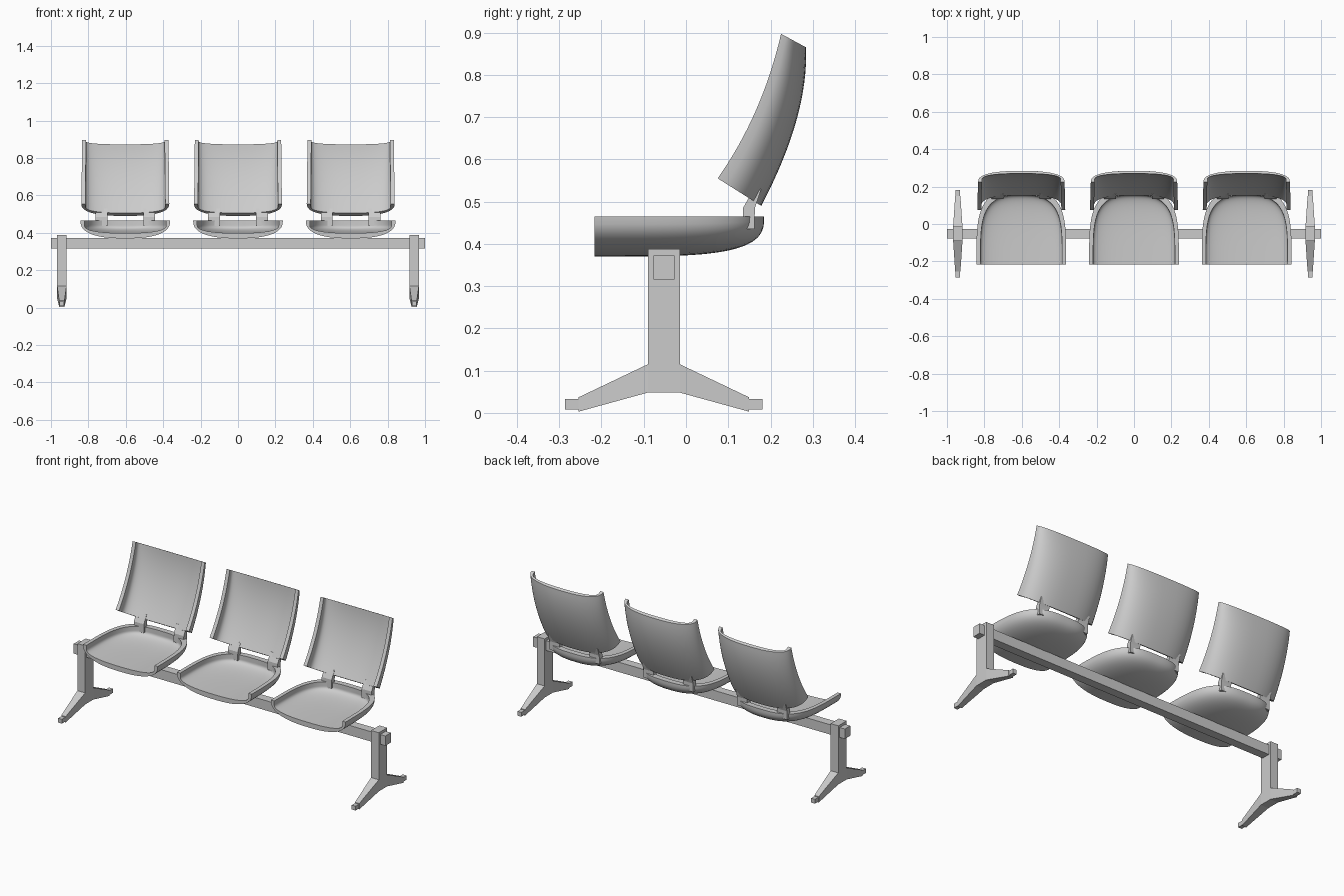
import bpy, math
from mathutils import Vector

if "Cube" in bpy.data.objects:
    bpy.data.objects.remove(bpy.data.objects["Cube"])

SEATS = (-0.6025, 0.0, 0.6025)
YC = -0.0525          # beam and leg centre line


def make(name, verts, faces, smooth=False):
    me = bpy.data.meshes.new(name)
    ob = bpy.data.objects.new(name, me)
    bpy.context.collection.objects.link(ob)
    import bmesh
    me.from_pydata(verts, [], faces)
    bm = bmesh.new()
    bm.from_mesh(me)
    bmesh.ops.remove_doubles(bm, verts=bm.verts, dist=1e-5)
    bmesh.ops.recalc_face_normals(bm, faces=bm.faces)
    bm.to_mesh(me)
    bm.free()
    if smooth:
        bpy.ops.object.select_all(action='DESELECT')
        bpy.context.view_layer.objects.active = ob
        ob.select_set(True)
        bpy.ops.object.shade_smooth_by_angle(angle=math.radians(38))
    return ob


def loft(name, rings, smooth=False, half=None):
    """Skin closed rings; half = point count of each side for crescent caps."""
    n = len(rings[0])
    faces = [(i * n + j, i * n + (j + 1) % n, (i + 1) * n + (j + 1) % n, (i + 1) * n + j)
             for i in range(len(rings) - 1) for j in range(n)]
    for base in (0, (len(rings) - 1) * n):
        if half:
            faces += [tuple(base + k for k in (j, j + 1, n - 2 - j, n - 1 - j))
                      for j in range(half - 1)]
        else:
            faces.append(tuple(range(base, base + n)))
    return make(name, [p for r in rings for p in r], faces, smooth)


def box(name, x0, x1, y0, y1, z0, z1):
    return loft(name, [[(x, y0, z0), (x, y1, z0), (x, y1, z1), (x, y0, z1)] for x in (x0, x1)])


def section(inner_w, step, inner_depth, n=24, power=0.8):
    """Crescent section as (is_inner, x fraction, depth fraction)."""
    arc = []
    for k in range(n + 1):
        u = math.pi * (k / n - 0.5)
        s, c = math.sin(u), max(0.0, math.cos(u))
        arc.append((math.copysign(abs(s) ** power, s), c ** power if c > 1e-6 else 0.0))
    outer = [(False, x, g) for x, g in arc]
    inner = [(True, inner_w * x, step + (inner_depth - step) * g) for x, g in arc]
    # rim corner points sit between the outer edge and the recessed pad
    outer = outer + [(True, inner_w, 0.0)]
    inner = [(True, -inner_w, 0.0)] + inner
    return outer, inner[::-1]


def bezier(p0, p1, p2, t):
    return Vector(p0) * (1 - t) ** 2 + Vector(p1) * 2 * t * (1 - t) + Vector(p2) * t * t


# dished seat, closing to a rounded rear
def seat(cx):
    outer, inner = section(0.91, 0.25, 0.7)
    rings = []
    for i in range(25):
        th = math.pi / 2 * i / 24
        k = max(0.0, math.cos(th)) ** (2 / 3) if i < 24 else 0.0
        t = math.sqrt(math.sin(th))
        rings.append([(cx + 0.24 * k * x,
                       -0.217 + (0.37 if inn else 0.402) * t,
                       0.465 - 0.095 * (g * k if not inn or g == 0 else 0.25 + (g - 0.25) * k))
                      for inn, x, g in outer + inner])
    loft("seat", rings, True, len(outer))


# curved backrest with raised side rims
def backrest(cx):
    outer, inner = section(0.91, 0.22, 0.76)
    rings = []
    for i in range(17):
        t = i / 16
        c = bezier((0.178, 0.49), (0.2905, 0.7025), (0.284, 0.865), t)
        e = bezier((0.075, 0.555), (0.18, 0.704), (0.225, 0.897), t)
        hw = 0.235 - 0.004 * t
        ring = []
        for inn, x, g in outer + inner:
            p = e.lerp(c, g)
            ring.append((cx + hw * x, p.x, p.y))
        rings.append(ring)
    loft("backrest", rings, True, len(outer))


# brackets joining seat and backrest
def bracket(cx):
    prof = [(0.134, 0.435), (0.162, 0.435), (0.163, 0.485), (0.178, 0.53), (0.16, 0.53), (0.135, 0.485)]
    loft("back_bracket", [[(x, y, z) for y, z in prof] for x in (cx - 0.032, cx + 0.032)])


for cx in SEATS:
    seat(cx)
    backrest(cx)
    for s in (-1, 1):
        bracket(cx + s * 0.128)

# support beam
box("beam", -1, 1, YC - 0.025, YC + 0.025, 0.316, 0.373)

# end legs: post and splayed tapering feet
half = [(0.038, 0.048, 0.115, 0.025), (0.2015, 0.003, 0.037, 0.014),
        (0.2015, 0.008, 0.033, 0.012), (0.2335, 0.008, 0.033, 0.012)]
stations = [(-a, b, c, d) for a, b, c, d in half[::-1]] + half
for s in (-1, 1):
    lx = s * 0.942
    box("leg_post", lx - 0.025, lx + 0.025, YC - 0.038, YC + 0.038, 0.1, 0.388)
    loft("leg_foot", [[(lx - w, YC + y, lo), (lx + w, YC + y, lo), (lx + w, YC + y, hi), (lx - w, YC + y, hi)]
                      for y, lo, hi, w in stations])
